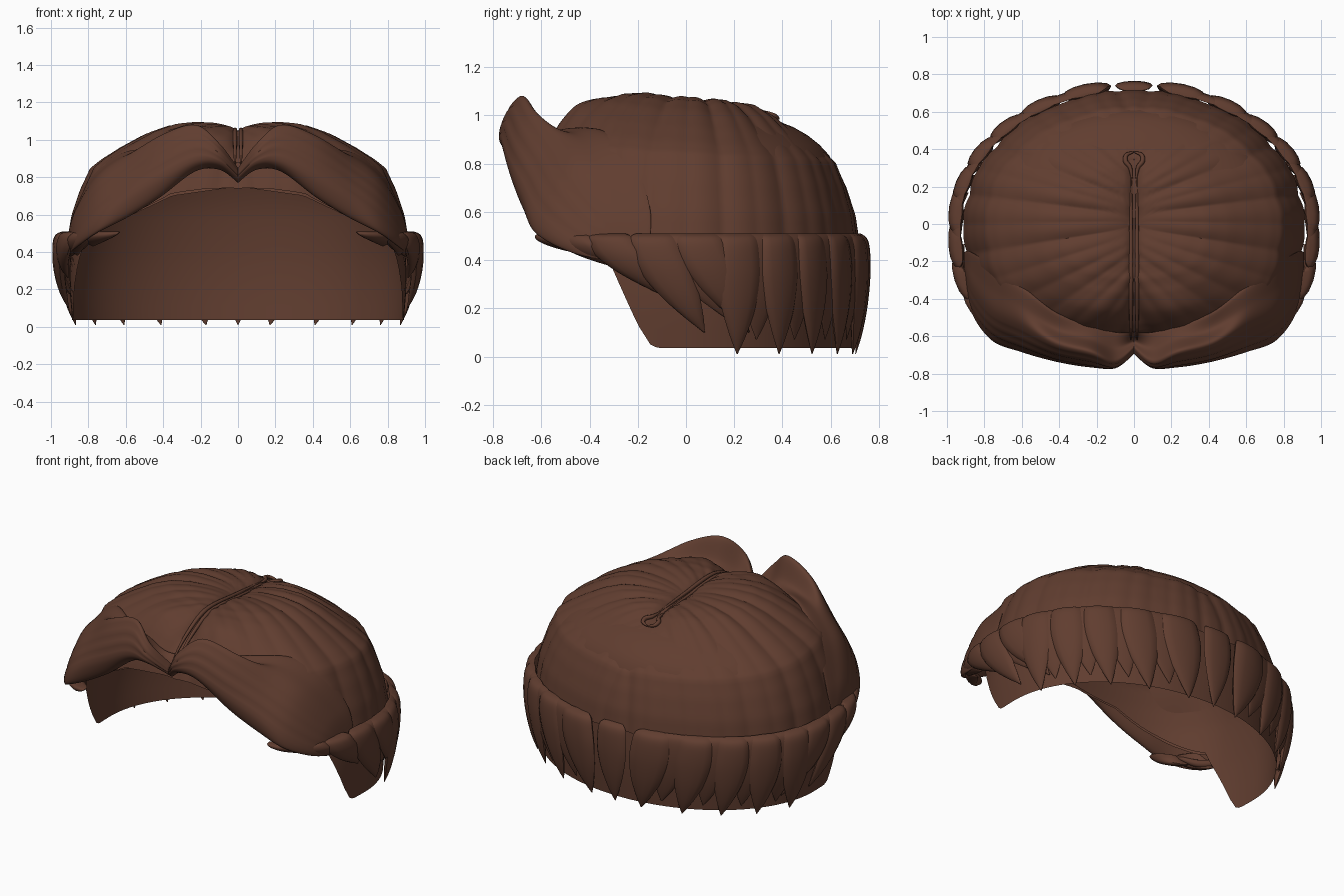
import bpy, bmesh, math
from mathutils import Vector

if "Cube" in bpy.data.objects:
    bpy.data.objects.remove(bpy.data.objects["Cube"])

hair = bpy.data.materials.new("brown_hair")
hair.use_nodes = True
hair.diffuse_color = (0.118, 0.047, 0.029, 1)
hair.node_tree.nodes["Principled BSDF"].inputs["Base Color"].default_value = hair.diffuse_color


def interp(x, pts):
    """Piecewise linear lookup in a list of (x, value)."""
    if x <= pts[0][0]:
        return pts[0][1]
    for (a, b), (c, d) in zip(pts, pts[1:]):
        if x <= c:
            return b + (d - b) * (x - a) / (c - a)
    return pts[-1][1]


def spline(pts, n, closed=False):
    """Points of a smooth curve passing through pts."""
    out, m = [], len(pts)
    get = (lambda i: pts[i % m]) if closed else (lambda i: pts[max(0, min(m - 1, i))])
    for i in range(m if closed else m - 1):
        a, b, c, d = (get(i + k) for k in (-1, 0, 1, 2))
        for j in range(n):
            t = j / n
            out.append(0.5 * (2 * b + (c - a) * t + (2 * a - 5 * b + 4 * c - d) * t ** 2
                              + (3 * b - a - 3 * c + d) * t ** 3))
    return out if closed else out + [pts[-1]]


def loft(name, rings, caps=True, angle=50):
    """Mesh from closed rings of equal point count."""
    bm = bmesh.new()
    rows = [[bm.verts.new(p) for p in ring] for ring in rings]
    n = len(rows[0])
    for a, b in zip(rows, rows[1:]):
        for i in range(n):
            j = (i + 1) % n
            bm.faces.new((a[i], a[j], b[j], b[i]))
    if caps:
        bm.faces.new(rows[0])
        bm.faces.new(rows[-1])
    bmesh.ops.remove_doubles(bm, verts=bm.verts, dist=0.0004)
    bmesh.ops.recalc_face_normals(bm, faces=bm.faces)
    mesh = bpy.data.meshes.new(name)
    bm.to_mesh(mesh)
    bm.free()
    mesh.materials.append(hair)
    ob = bpy.data.objects.new(name, mesh)
    bpy.context.collection.objects.link(ob)
    bpy.ops.object.select_all(action="DESELECT")
    ob.select_set(True)
    bpy.context.view_layer.objects.active = ob
    bpy.ops.object.shade_smooth_by_angle(angle=math.radians(angle))


def outline(a, rx, back, front):
    """Head outline: elliptical behind, squarer in front."""
    c, s = math.cos(a), math.sin(a)
    n = 2 if s > 0 else 2.6
    r = (abs(c) ** n + abs(s) ** n) ** (-1 / n)
    return Vector((rx * r * c, (back if s > 0 else front) * r * s, 0))


def hairline(x):
    return interp(abs(x), [(0, .75), (.38, .70), (.65, .57), (.9, .43)])


def lathe(name, profile, size, bottom, detail, cols, rows):
    """Cap swept round the head outline with a varying lower edge."""
    zs = [(z, i) for i, (f, z) in enumerate(profile)]
    last = len(profile) - 1
    rings = [[] for _ in range(rows + 1)]
    for k in range(cols):
        edge = outline(2 * math.pi * k / cols, *size)
        t0 = interp(bottom(edge), zs)
        for j, ring in enumerate(rings):
            t = t0 + (last - t0) * j / rows
            f = interp(t, [(i, p[0]) for i, p in enumerate(profile)])
            z = interp(t, [(i, p[1]) for i, p in enumerate(profile)])
            p = Vector((edge.x * f, edge.y * f, z))
            ring.append(detail(p, f))
    loft(name, rings, caps=False, angle=40)


def bump(v, middle, spread):
    return math.exp(-((v - middle) / spread) ** 2)


def strands(p, f):
    """Combed ridges fanning from the parting, the parting itself and the crown's slopes."""
    phi = math.atan2(p.y - 0.05 - 0.12 * abs(p.x), abs(p.x) + 0.25)
    ridge = (0.65 * abs(math.sin(9 * phi + 0.7 * math.sin(5 * phi)))
             + 0.35 * abs(math.sin(23 * phi)) - 0.6)
    amount = ridge * min(1, f * 2.5)
    part = bump(p.x, 0, .03) * (0.025 if p.y < 0.34 else 0.01) + bump(p.x, 0, .1) * 0.02
    slope = 0.085 * max(0, p.y + 0.3) * (1 - f ** 8)
    lift = 0.065 * bump(p.y, -.46, .12) * bump(abs(p.x), .22, .2)
    return Vector((p.x * (1 + 0.02 * amount), p.y * (1 + 0.02 * amount),
                   p.z + 0.025 * amount * (1 - f * f) - part * (1 - f ** 6) - slope + lift))


# Combed crown
crown_profile = [(1.01, .46), (.985, .6), (.935, .74), (.875, .86), (.81, .91), (.7, .975),
                 (.56, 1.045), (.44, 1.085), (.32, 1.1), (.18, 1.1), (0, 1.09)]
lathe("crown", crown_profile, (.9, .71, .66),
      lambda e: max(.46, hairline(e.x)) if e.y < -.3 else .46, strands, 288, 44)


# Inner lining, open at the face
def lining_edge(e):
    if e.y < -.33:
        return hairline(e.x)
    return interp(e.y, [(-.33, .42), (-.2, .13), (-.15, .05), (-.12, .035)])


lining_profile = [(.985, .035), (1, .2), (1, .35), (.98, .5), (.955, .62), (.91, .73), (.84, .85),
                  (.68, .94), (.45, 1.0), (0, 1.0)]
lathe("inner_lining", lining_profile, (.9, .70, .65), lining_edge, lambda p, f: p, 192, 20)


# Pointed locks hanging round the sides and back
def lock(name, side, angle, width, tip, drift, fullness=1):
    shape = [(0, .945, .65, .008), (.04, .96, .88, .03), (.14, .97, .98, .037),
             (.35, .974, 1, .035), (.6, .965, .78, .028), (.83, .945, .4, .018),
             (1, .925, .02, .002)]
    top, rings = .51, []
    for t, r, w, thick in spline([Vector(s) for s in shape], 4):
        a = angle + drift * t ** 1.4
        mid = outline(a, .985, .76, .75)
        out = Vector((mid.x, mid.y, 0)).normalized()
        along = (outline(a + .01, .985, .76, .75) - mid).normalized()
        c = mid * r + Vector((0, 0, top + (tip - top) * t))
        ring = []
        for k in range(12):
            q = 2 * math.pi * k / 12
            p = c + along * (math.cos(q) * width * w) + out * (math.sin(q) * thick * fullness)
            ring.append((p.x * side, p.y, p.z))
        rings.append(ring)
    loft(name, rings)


# angle, half width, tip height, backward drift
locks = [(-47, .09, .43, .16), (-37, .10, .38, .18), (-25, .105, .26, .28), (-11, .11, .10, .30),
         (4, .11, .10, .31), (17, .10, .01, .01), (31, .10, .01, .04), (44, .10, .01, .07),
         (58, .11, .01, .09), (74, .125, .01, .09)]
for side, word in ((1, "left"), (-1, "right")):
    for i, (a, w, tip, drift) in enumerate(locks):
        lock(f"{word}_lock_{i + 1}", side, math.radians(a), w, tip, drift)
    # Flatter locks filling the gaps behind
    for i, ((a, w, tip, drift), (b, *_)) in enumerate(zip(locks[3:], locks[4:])):
        lock(f"{word}_under_lock_{i + 1}", side, math.radians((a + b) / 2), w,
             tip + .06, drift, .5)
lock("back_lock", 1, math.pi / 2, .10, .01, 0, .7)

# Swept-up fringe: x, then y and z of lower edge, front bulge, crest and valley
fringe = [(.0, -.64, .77, -.68, .79, -.66, .85, -.58, .88),
          (.10, -.69, .84, -.76, .87, -.73, .98, -.58, .88),
          (.23, -.70, .83, -.765, .88, -.68, 1.08, -.54, .91),
          (.42, -.68, .69, -.735, .78, -.635, 1.02, -.47, .94),
          (.60, -.64, .58, -.685, .68, -.54, .90, -.33, .92),
          (.76, -.59, .50, -.62, .56, -.46, .78, -.22, .82),
          (.87, -.42, .42, -.47, .46, -.33, .61, -.15, .62),
          (.91, -.22, .39, -.26, .42, -.22, .48, -.15, .48)]


def fringe_section(row):
    x = row[0]
    low, front, crest, valley = (Vector((x, row[i], row[i + 1])) for i in (1, 3, 5, 7))
    brow = front.lerp(crest, .55) + Vector((0, -.025, 0))
    # The curl is hollow behind near the middle and merges with the crown further out
    hollow = crest.lerp(valley, .45) + Vector((0, 0, -.05 if x < .5 else .01))
    inner = low.lerp(valley, .4) + Vector((0, .03, 0))
    return [low, front, brow, crest, hollow, valley, inner]


lines = [spline(list(points), 8) for points in zip(*map(fringe_section, fringe))]
for side, word in ((1, "left"), (-1, "right")):
    rings = []
    for points in zip(*lines):
        ring = spline(list(points), 8, closed=True)
        centre = sum(ring, Vector()) / len(ring)
        # Shallow grooves combed along the sweep
        for k in (12, 16, 20):
            ring[k] = ring[k].lerp(centre, .05)
        rings.append([(p.x * side, p.y, p.z) for p in ring])
    loft(f"{word}_fringe", rings, angle=60)


# Thin tapered strands built along a path
def strand(name, points, radius):
    path = spline([Vector(p) for p in points], 6)
    rings = []
    for i, p in enumerate(path):
        d = (path[min(i + 1, len(path) - 1)] - path[max(i - 1, 0)]).normalized()
        u = d.cross(Vector((0, .3, 1))).normalized()
        v = d.cross(u)
        r = radius * max(.05, math.sin(math.pi * (i + .3) / (len(path) - .4)) ** .6)
        rings.append([p + u * (r * math.cos(q)) + v * (r * math.sin(q))
                      for q in (2 * math.pi * k / 8 for k in range(8))])
    loft(name, rings)


for s, word in ((1, "left"), (-1, "right")):
    # Small curl where the parting ends
    strand(f"{word}_whorl", [(0, .385, .985), (s * .04, .37, .995), (s * .045, .335, 1.005),
                             (s * .02, .30, 1.01), (s * .012, .24, 1.015)], .013)
    # Rolled edge along the parting
    strand(f"{word}_parting_edge", [(s * .016, .26, 1.015), (s * .016, 0, 1.035),
                                    (s * .016, -.3, 1.05), (s * .016, -.5, .96),
                                    (s * .016, -.62, .86)], .012)
    # Layered strands under the temple
    for i in range(2):
        strand(f"{word}_temple_strand_{i + 1}",
               [(s * .76, -.56 + .04 * i, .52 - .02 * i), (s * .83, -.46 + .04 * i, .46 - .02 * i),
                (s * .88, -.34 + .04 * i, .42 - .01 * i), (s * .9, -.2, .40 - .02 * i)], .025)
